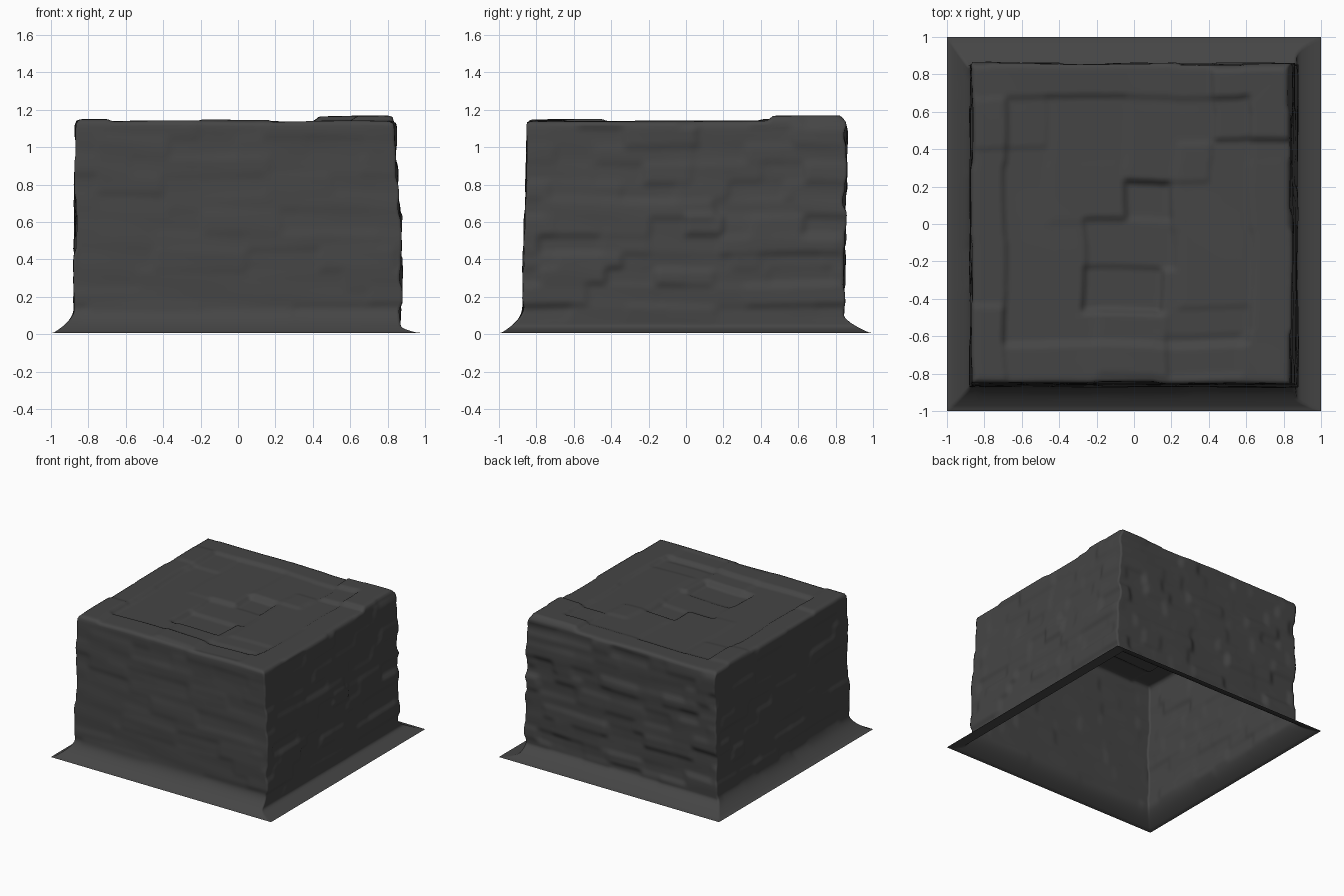
import bpy, bmesh, math, random

if "Cube" in bpy.data.objects:
    bpy.data.objects.remove(bpy.data.objects["Cube"])

random.seed(11)
N, M = 110, 75          # cells per side, wall levels


def sig(x, w):
    x = max(0.0, min(1.0, x / w + 0.5))
    return x * x * (3 - 2 * x)


def box(x, a, b, w):
    return sig(x - a, w) * sig(b - x, w)


# Wall masonry: courses of bricks with random depth
def courses(amp, lo, hi):
    rows, z = [], -0.05
    while z < 1.25:
        h = random.uniform(0.075, 0.12)
        x, bricks = -1.3, []
        while x < 1.3:
            length = random.uniform(lo, hi)
            bricks.append((x, x + length, random.uniform(-amp, amp)))
            x += length
        rows.append((z, z + h, bricks))
        z += h
    return rows


def relief(rows, x, z):
    d = 0.0
    z += 0.006 * math.sin(5 * x + 3 * z)       # courses wander a little
    for z0, z1, bricks in rows:
        wz = box(z, z0, z1, 0.055)
        if wz > 0:
            d += wz * sum(o * box(x, a, b, 0.06) for a, b, o in bricks
                          if a - 0.04 < x < b + 0.04)
    return d + 0.002 * math.sin(9 * x + 14 * z) * math.sin(23 * z - 4 * x)


front, right = courses(0.005, 0.3, 0.6), courses(0.012, 0.15, 0.4)
back, left = courses(0.012, 0.15, 0.4), courses(0.010, 0.15, 0.4)


# Mean wall distance drifts from foot to head; the foot flares into a skirt
def extent(rows, x, z, foot, head, flare, power):
    e = foot + (head - foot) * sig(z - 0.7, 0.8)
    e += relief(rows, x, z) * sig(z - 0.1, 0.16)
    e -= 0.014 * min(1, max(0, (z - 1.11) / 0.04)) ** 2
    w = max(0.0, 1 - z / flare) ** power
    return e + (1 - e) * w


def place(s, t, z):
    xs, ys = s * 0.86, t * 0.86
    xr = extent(right, ys, z, 0.868, 0.84, 0.05, 2)
    xr += 0.018 * box(ys, 0.0, 0.2, 0.05) * box(z, 0.53, 0.64, 0.05)
    xl = -extent(left, ys, z, 0.870, 0.865, 0.15, 2)
    yf = -extent(front, xs, z, 0.870, 0.848, 0.15, 2)
    yb = extent(back, xs, z, 0.842, 0.854, 0.1, 1.5)
    return xl + (xr - xl) * (s + 1) / 2, yf + (yb - yf) * (t + 1) / 2


# Paving slabs on top: x0, x1, y0, y1, height above or below the bed
slabs = [
    (-0.68, 0.64, -0.65, 0.68, -0.022),      # sunken bed inside the rim
    (-1, -0.68, -1, -0.44, 0.012),
    (-1, -0.46, 0.41, 0.68, 0.008),
    (0.44, 1, 0.45, 0.84, 0.026),            # raised corner stone
    (-0.18, 0.2, -0.82, -0.48, 0.008),
    (0.2, 0.6, -0.82, -0.6, -0.008),
    (-0.44, -0.04, 0.0, 0.68, 0.004),
    (-0.03, 0.43, 0.23, 0.68, 0.01),
    (-0.02, 0.22, 0.02, 0.22, -0.028),
    (-0.25, 0.22, -0.24, 0.02, -0.018),
    (-0.26, 0.16, -0.48, -0.24, -0.032),
    (0.25, 0.63, -0.45, 0.44, 0.008),
]


def top_height(s, t):
    x, y = s * 0.855, t * 0.855
    x, y = x + 0.006 * math.sin(8 * y), y + 0.006 * math.sin(7 * x)
    z = 1.14 + sum(h * box(x, a, b, 0.045) * box(y, c, d, 0.045)
                   for a, b, c, d, h in slabs)
    edge = max(abs(s), abs(t))
    return z + 0.003 * math.sin(7 * x + 3 * y) - 0.008 * max(0, (edge - 0.965) / 0.035) ** 2


bm = bmesh.new()


def sheet(func, nu, nv):
    g = [[bm.verts.new(func(i / nu, j / nv)) for j in range(nv + 1)] for i in range(nu + 1)]
    for i in range(nu):
        for j in range(nv):
            bm.faces.new((g[i][j], g[i + 1][j], g[i + 1][j + 1], g[i][j + 1]))


def top_point(u, v):
    s, t = 2 * u - 1, 2 * v - 1
    z, r = top_height(s, t), max(abs(s), abs(t), 1e-6)
    rim = top_height(s / r, t / r)
    x, y = place(s, t, rim if r > 0.999 else 1.13 + (rim - 1.13) * sig(r - 0.75, 0.5))
    return x, y, z


def wall(corner):
    def f(u, v):
        a = 2 * u - 1
        s, t = ((a, -1), (1, a), (-a, 1), (-1, -a))[corner]
        z = 0.006 + (top_height(s, t) - 0.006) * v ** 1.25
        x, y = place(s, t, z) if v > 0 else (s, t)
        return x, y, z
    return f


# Four walls and the paved top, open underneath
for k in range(4):
    sheet(wall(k), N, M)
sheet(top_point, N, N)
bmesh.ops.remove_doubles(bm, verts=bm.verts, dist=0.0002)

mesh = bpy.data.meshes.new("stone_block")
bm.to_mesh(mesh)
bm.free()
block = bpy.data.objects.new("stone_block", mesh)
bpy.context.collection.objects.link(block)
for p in mesh.polygons:
    p.use_smooth = True

# Dark stone
stone = bpy.data.materials.new("dark_stone")
stone.diffuse_color = (0.06, 0.06, 0.06, 1)
stone.use_nodes = True
stone.node_tree.nodes["Principled BSDF"].inputs["Base Color"].default_value = stone.diffuse_color
mesh.materials.append(stone)
